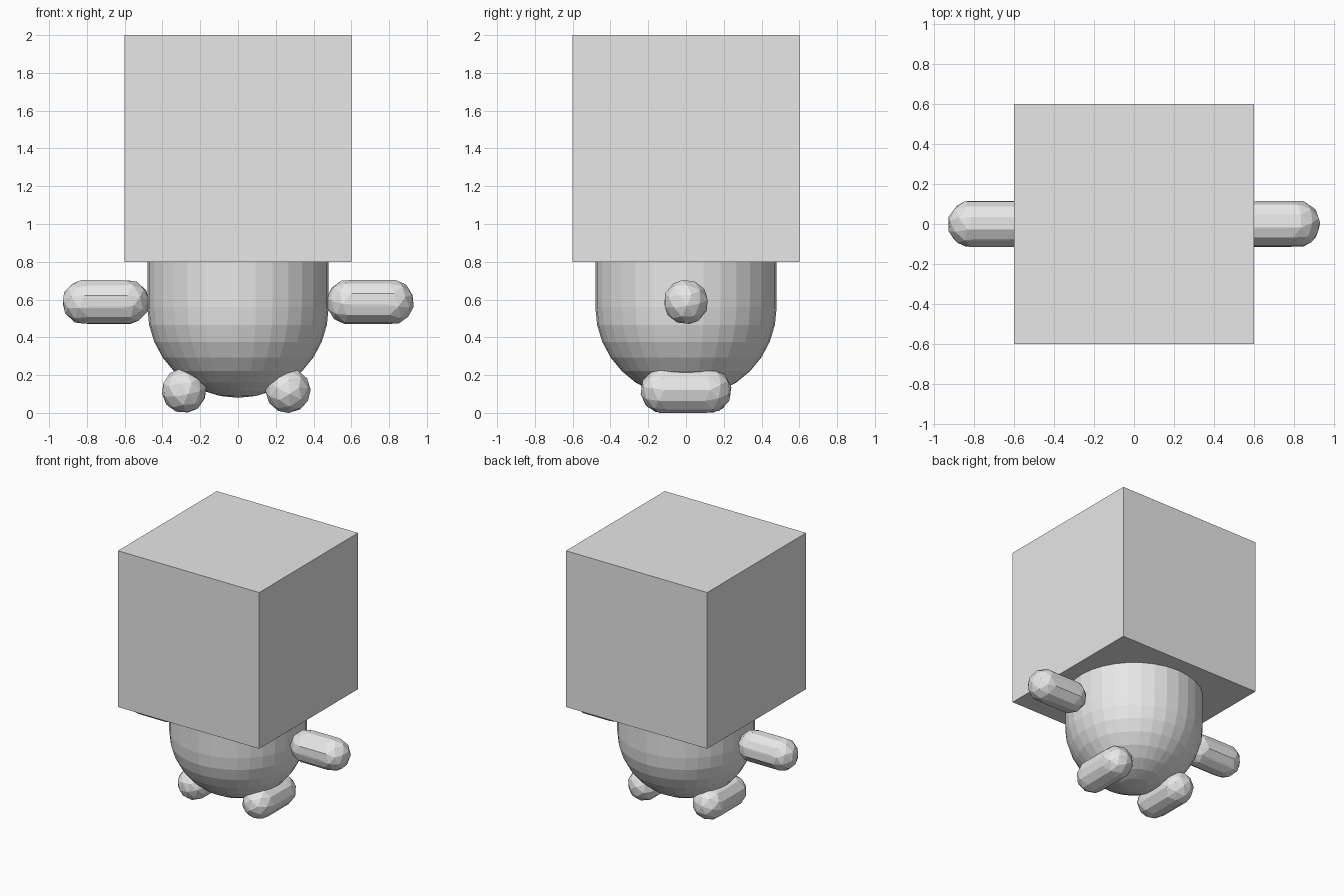
import bpy, bmesh, math
from mathutils import Vector, Euler

if "Cube" in bpy.data.objects:
    bpy.data.objects.remove(bpy.data.objects["Cube"])

grey = bpy.data.materials.new("light_grey")
grey.diffuse_color = (0.8, 0.8, 0.8, 1)
grey.use_nodes = True
grey.node_tree.nodes["Principled BSDF"].inputs["Base Color"].default_value = grey.diffuse_color


def finish(bm, name):
    bmesh.ops.recalc_face_normals(bm, faces=bm.faces[:])
    mesh = bpy.data.meshes.new(name)
    bm.to_mesh(mesh)
    bm.free()
    mesh.materials.append(grey)
    obj = bpy.data.objects.new(name, mesh)
    bpy.context.collection.objects.link(obj)
    return obj


def faceted_limb(name, centre, half_span, radius, turn):
    """Low-poly capsule: hull around two turned icospheres."""
    ball = bmesh.new()
    bmesh.ops.create_icosphere(ball, subdivisions=2, radius=radius)
    rot = Euler([math.radians(a) for a in turn]).to_matrix()
    points = [rot @ v.co for v in ball.verts]
    ball.free()
    bm = bmesh.new()
    for side in (-1, 1):
        for p in points:
            bm.verts.new(Vector(centre) + p + side * Vector(half_span))
    bmesh.ops.convex_hull(bm, input=bm.verts[:])
    bmesh.ops.delete(bm, geom=[v for v in bm.verts if not v.link_faces], context='VERTS')
    finish(bm, name)


# Cube head
bm = bmesh.new()
bmesh.ops.create_cube(bm, size=1.2)
bmesh.ops.translate(bm, verts=bm.verts[:], vec=(0, 0, 1.4))
finish(bm, "head")

# Round-bottomed body: upper half of the sphere is lifted into the head
bm = bmesh.new()
bmesh.ops.create_uvsphere(bm, u_segments=32, v_segments=16, radius=0.48)
for v in bm.verts:
    v.co.z += 0.56 + (0.32 if v.co.z > 0.01 else 0)
    if v.co.z > 0.8:
        # straight wall up to the underside of the head, flat top hidden inside
        flat = Vector((v.co.x, v.co.y))
        if flat.length > 0.46:
            v.co.x *= 0.48 / flat.length
            v.co.y *= 0.48 / flat.length
        v.co.z = max(v.co.z, 0.85)
finish(bm, "body")

# Arms point sideways, feet point forwards
faceted_limb("right_arm", (0.70, 0, 0.587), (0.113, 0, 0), 0.12, (12, 8, 20))
faceted_limb("left_arm", (-0.70, 0, 0.587), (0.113, 0, 0), 0.12, (-14, 10, 35))
faceted_limb("right_foot", (0.265, 0, 0.118), (0, 0.122, 0), 0.12, (10, 25, 8))
faceted_limb("left_foot", (-0.285, 0, 0.118), (0, 0.122, 0), 0.12, (10, -12, 8))
